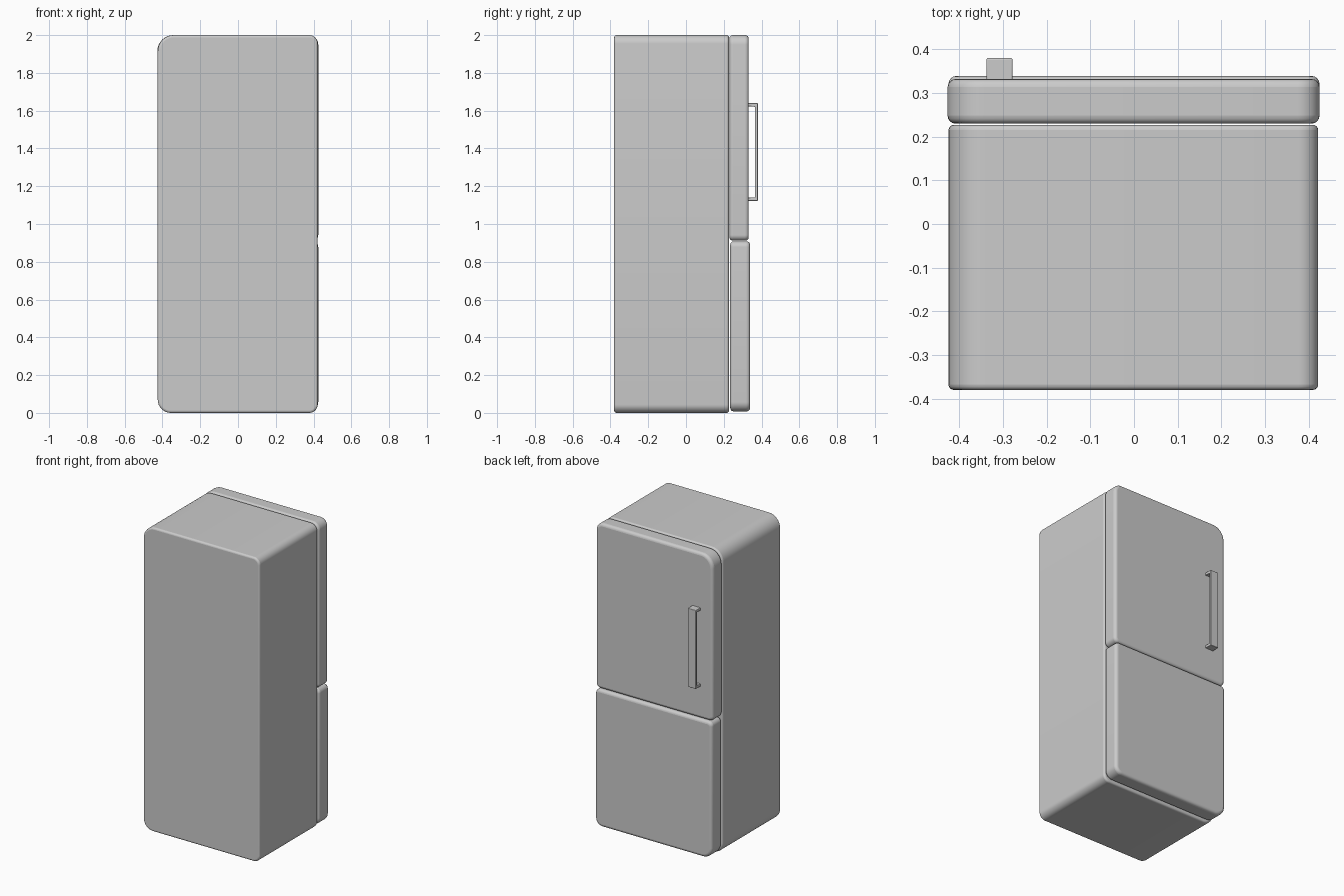
import bpy, bmesh, math
from mathutils import Vector

if "Cube" in bpy.data.objects:
    bpy.data.objects.remove(bpy.data.objects["Cube"])


def extrude_profile(name, points, offset, bevel):
    """Extrude a closed profile along offset and soften its hard edges."""
    bm = bmesh.new()
    face = bm.faces.new([bm.verts.new(p) for p in points])
    ext = bmesh.ops.extrude_face_region(bm, geom=[face])
    moved = [g for g in ext["geom"] if isinstance(g, bmesh.types.BMVert)]
    bmesh.ops.translate(bm, vec=Vector(offset), verts=moved)
    bmesh.ops.recalc_face_normals(bm, faces=bm.faces)
    mesh = bpy.data.meshes.new(name)
    bm.to_mesh(mesh)
    bm.free()
    obj = bpy.data.objects.new(name, mesh)
    bpy.context.collection.objects.link(obj)
    mod = obj.modifiers.new("soft_edges", 'BEVEL')
    mod.width = bevel
    mod.segments = 4
    mod.limit_method = 'ANGLE'
    mod.angle_limit = math.radians(50)
    bpy.ops.object.select_all(action='DESELECT')
    obj.select_set(True)
    bpy.context.view_layer.objects.active = obj
    bpy.ops.object.shade_smooth_by_angle(angle=math.radians(40))
    return obj


def rounded_panel(name, x, y, z, radii, bevel, steps=8):
    """Slab with rounded x-z outline; radii: low-left, low-right, up-right, up-left."""
    corners = [(x[0], z[0], 1, 1), (x[1], z[0], -1, 1),
               (x[1], z[1], -1, -1), (x[0], z[1], 1, -1)]
    pts = []
    for k, ((cx, cz, sx, sz), r) in enumerate(zip(corners, radii)):
        for i in range(steps + 1):
            a = math.pi + (k + i / steps) * math.pi / 2
            pts.append((cx + sx * r + r * math.cos(a), y[0],
                        cz + sz * r + r * math.sin(a)))
    return extrude_profile(name, pts, (0, y[1] - y[0], 0), bevel)


# Cabinet
rounded_panel("cabinet", (-0.425, 0.422), (-0.38, 0.227), (0.0, 2.0),
              (0.07, 0.045, 0.045, 0.085), 0.012)

# Doors
rounded_panel("upper_door", (-0.427, 0.425), (0.23, 0.332), (0.912, 2.0),
              (0.03, 0.03, 0.05, 0.085), 0.018)
rounded_panel("lower_door", (-0.425, 0.425), (0.234, 0.339), (0.008, 0.908),
              (0.07, 0.05, 0.03, 0.03), 0.018)

# Bracket-shaped handle
y0, y1, y2 = 0.325, 0.365, 0.38
z0, z1, t = 1.122, 1.64, 0.018
outline = [(y0, z0), (y2, z0), (y2, z1), (y0, z1),
           (y0, z1 - t), (y1, z1 - t), (y1, z0 + t), (y0, z0 + t)]
extrude_profile("door_handle", [(-0.338, y, z) for y, z in outline],
                (0.06, 0, 0), 0.004)
